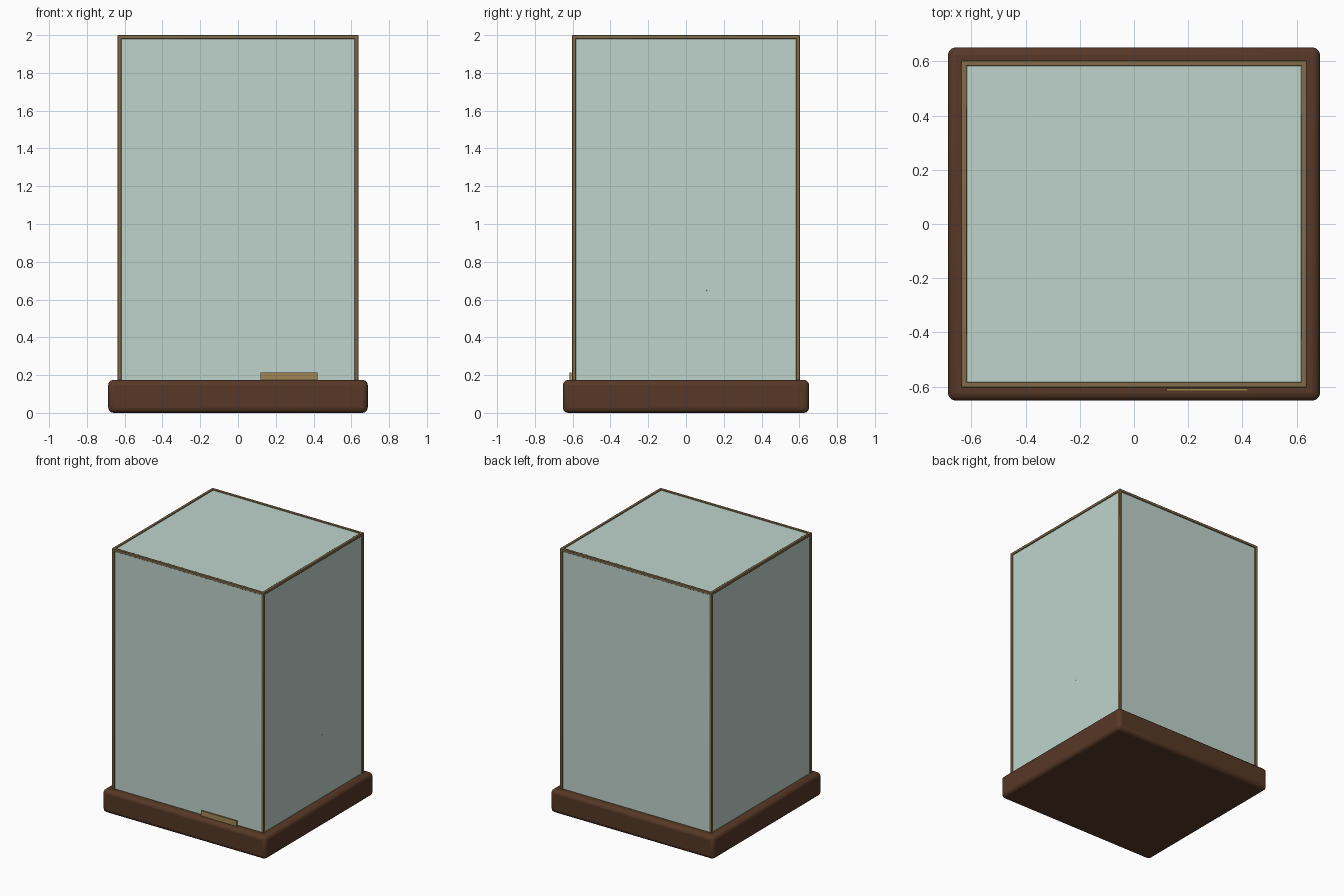
import bpy
from mathutils import Vector

if "Cube" in bpy.data.objects:
    bpy.data.objects.remove(bpy.data.objects["Cube"])


def material(name, rgb):
    m = bpy.data.materials.new(name)
    m.diffuse_color = (*rgb, 1)
    m.use_nodes = True
    m.node_tree.nodes["Principled BSDF"].inputs["Base Color"].default_value = m.diffuse_color
    return m


WOOD = material("dark_wood", (0.095, 0.04, 0.02))
BRASS = material("aged_brass", (0.22, 0.15, 0.07))
PLATE = material("plate_brass", (0.36, 0.24, 0.09))
GLASS = material("glass", (0.52, 0.65, 0.60))
STRAW = material("dry_grass", (0.40, 0.38, 0.15))


def box(name, lo, hi, mat, bevel=0, segments=2):
    lo, hi = Vector(lo), Vector(hi)
    bpy.ops.mesh.primitive_cube_add(size=1, location=(lo + hi) / 2)
    ob = bpy.context.object
    ob.name = name
    ob.scale = hi - lo
    bpy.ops.object.transform_apply(location=False, rotation=False, scale=True)
    ob.data.materials.append(mat)
    if bevel:
        mod = ob.modifiers.new("bevel", 'BEVEL')
        mod.width, mod.segments = bevel, segments
        bpy.ops.object.shade_smooth_by_angle()
    return ob


X, Y, BASE, TOP = 0.637, 0.603, 0.175, 2.0   # outer size of the case
BAR, T = 0.02, 0.01                           # bar width, glass thickness
B = 0.003                                     # bar edge bevel
IN = 0.007                                    # glass set back from bars

# Wooden plinth
box("plinth", (-0.687, -0.652, 0), (0.687, 0.652, BASE), WOOD, 0.028, 3)

# Glass panes
for s, side in ((-1, "left"), (1, "right")):
    a, b = sorted((s * (X - IN), s * (X - IN - T)))
    box(f"glass_{side}", (a, -Y + IN, BASE), (b, Y - IN, TOP - IN), GLASS)
for s, side in ((-1, "front"), (1, "back")):
    a, b = sorted((s * (Y - IN), s * (Y - IN - T)))
    box(f"glass_{side}", (-X + IN + T, a, BASE), (X - IN - T, b, TOP - IN), GLASS)
box("glass_top", (-X + IN + T, -Y + IN + T, TOP - IN - T),
    (X - IN - T, Y - IN - T, TOP - IN), GLASS)

# Brass corner posts and top rails
for sx in (-1, 1):
    x0, x1 = sorted((sx * X, sx * (X - BAR)))
    for sy in (-1, 1):
        y0, y1 = sorted((sy * Y, sy * (Y - BAR)))
        box("corner_post", (x0, y0, BASE - 0.01), (x1, y1, TOP - 0.002), BRASS, B)
    box("side_rail", (x0, -Y, TOP - BAR), (x1, Y, TOP), BRASS, B)
for sy in (-1, 1):
    y0, y1 = sorted((sy * Y, sy * (Y - BAR)))
    box("cross_rail", (-X, y0, TOP - BAR), (X, y1, TOP), BRASS, B)

# Small plate standing on the front ledge
box("plate", (0.12, -0.617, 0.14), (0.42, -0.607, 0.215), PLATE)

# Grass stem inside, its tip just touching the right pane
curve = bpy.data.curves.new("grass_stem", 'CURVE')
curve.dimensions = '3D'
curve.bevel_depth = 0.006
curve.bevel_resolution = 1
sp = curve.splines.new('POLY')
pts = [(0.42, 0.08, 0.17), (0.46, 0.09, 0.35), (0.53, 0.10, 0.52), (0.632, 0.11, 0.65)]
sp.points.add(len(pts) - 1)
for i, (p, co) in enumerate(zip(sp.points, pts)):
    p.co = (*co, 1)
    p.radius = 1 - 0.28 * i
curve.materials.append(STRAW)
bpy.context.collection.objects.link(bpy.data.objects.new("grass_stem", curve))
